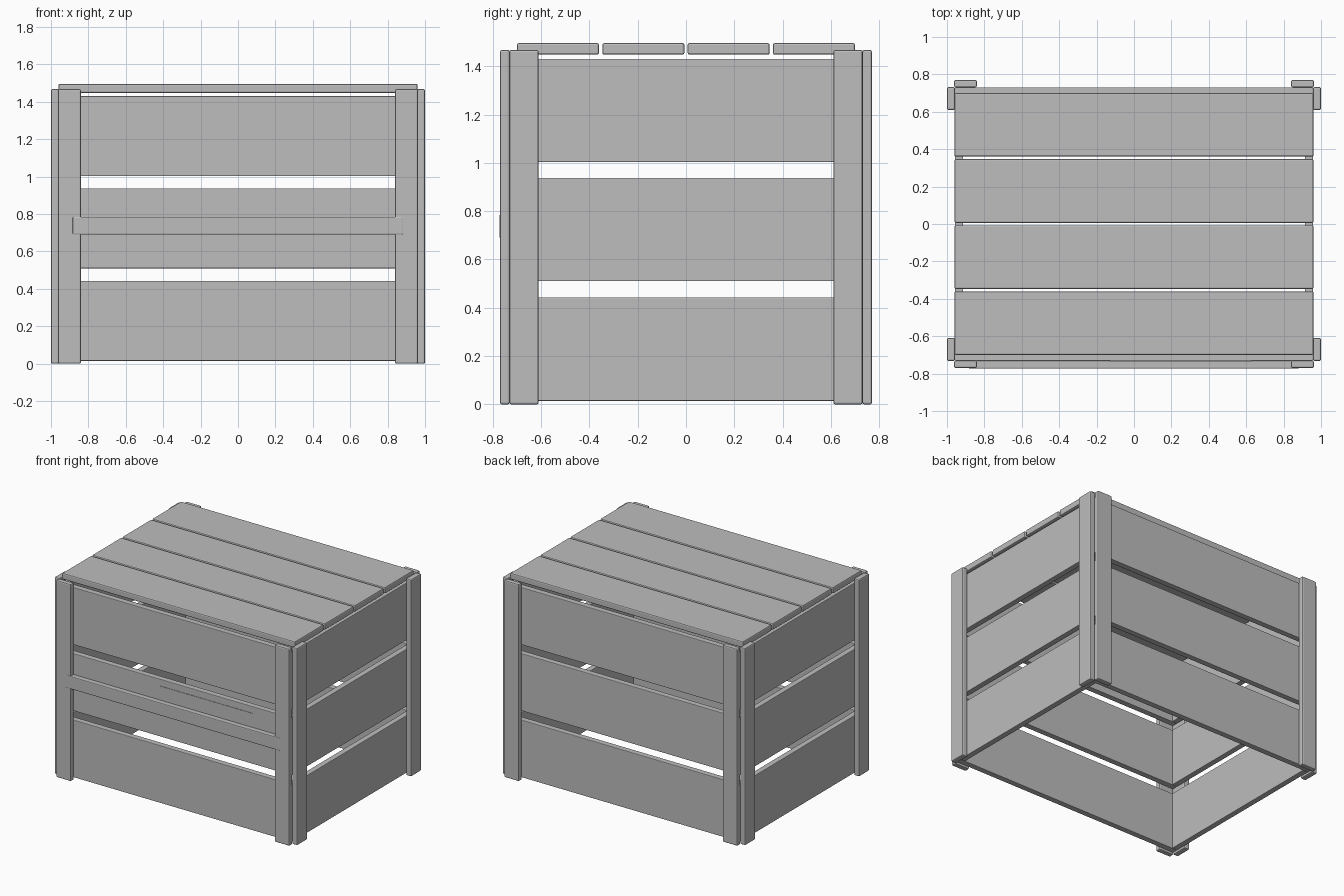
import bpy

if "Cube" in bpy.data.objects:
    bpy.data.objects.remove(bpy.data.objects["Cube"])

wood = bpy.data.materials.new("grey_wood")
wood.diffuse_color = (0.51, 0.51, 0.51, 1)
wood.use_nodes = True
wood.node_tree.nodes["Principled BSDF"].inputs["Base Color"].default_value = wood.diffuse_color


def board(name, x, y, z, bevel=0.008):
    """Box spanning the given (min, max) ranges, with softened edges."""
    spans = (x, y, z)
    bpy.ops.mesh.primitive_cube_add(size=1, location=[(a + b) / 2 for a, b in spans])
    ob = bpy.context.object
    ob.name = name
    ob.scale = [b - a for a, b in spans]
    bpy.ops.object.transform_apply(location=False, rotation=False, scale=True)
    ob.data.materials.append(wood)
    if bevel:
        mod = ob.modifiers.new("soft_edges", 'BEVEL')
        mod.width = bevel
        mod.segments = 2
    return ob


def span(sign, a, b):
    """Range a..b, mirrored when sign is negative."""
    return (a, b) if sign > 0 else (-b, -a)


# Wall slats: three rows on each of the four sides
for z in ((0.015, 0.443), (0.51, 0.938), (1.003, 1.431)):
    for s in (-1, 1):
        board("long_wall_slat", (-0.957, 0.957), span(s, 0.687, 0.731), z, 0.004)
        board("short_wall_slat", span(s, 0.914, 0.957), (-0.687, 0.687), z, 0.004)

# Corner posts: an overlapping pair of battens at each corner
for sx in (-1, 1):
    for sy in (-1, 1):
        board("long_wall_post", span(sx, 0.84, 0.962), span(sy, 0.731, 0.77), (0, 1.468))
        board("short_wall_post", span(sx, 0.957, 1.0), span(sy, 0.61, 0.732), (0, 1.468))

# Lid planks
for i in range(4):
    y = -0.70 + i * 0.3533
    board("lid_plank", (-0.96, 0.96), (y, y + 0.34), (1.448, 1.496))

# Front rail and the thin plate behind it
board("front_rail", (-0.885, 0.882), (-0.773, -0.731), (0.69, 0.785), 0.006)
board("front_plate", (-0.13, 0.632), (-0.734, -0.73), (0.588, 0.888), 0)
